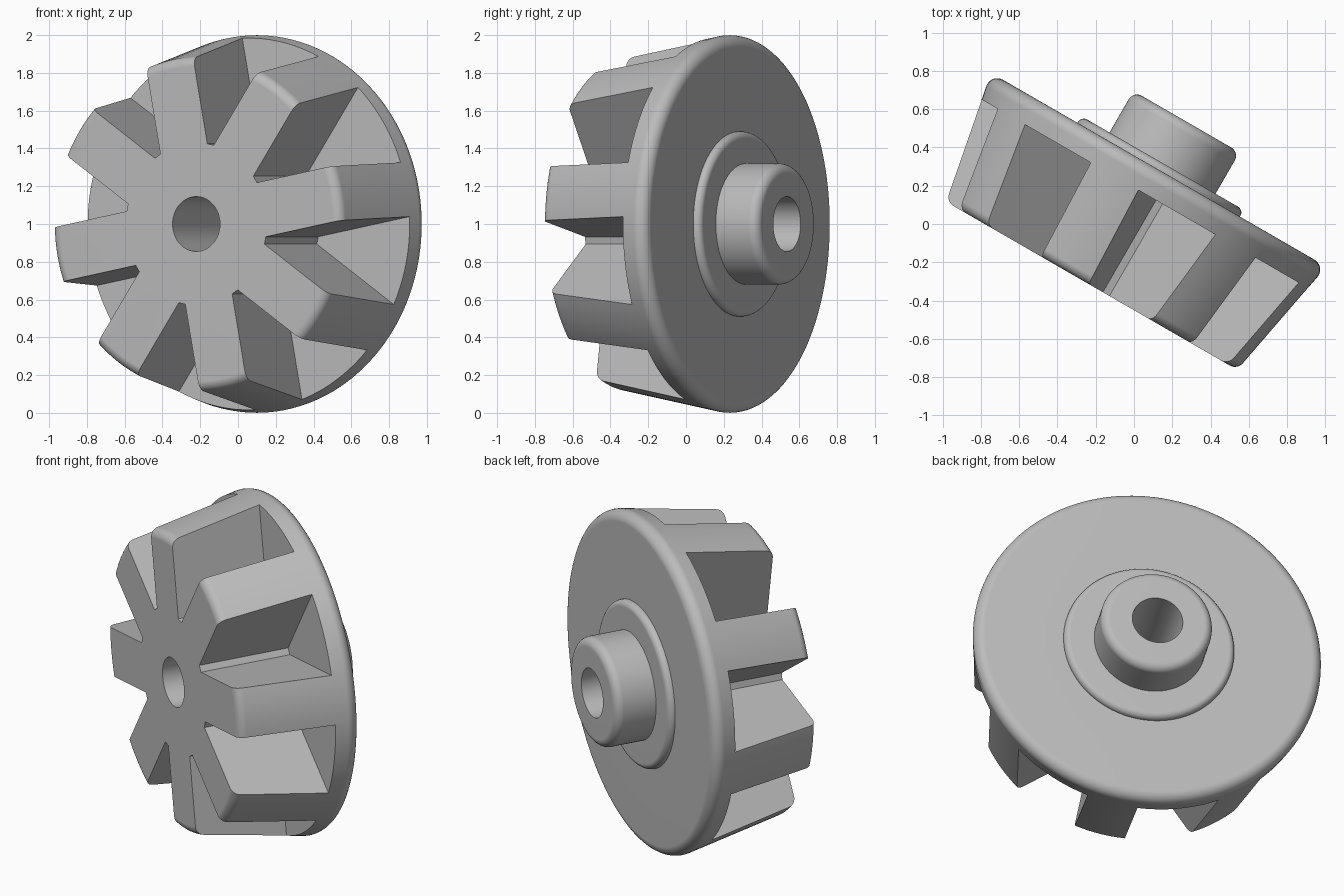
import bpy, bmesh, math
from mathutils import Vector, Matrix

cube = bpy.data.objects.get("Cube")
if cube:
    bpy.data.objects.remove(cube, do_unlink=True)

SEGMENTS = 144
BLADES = 8
BLADE_HALF_WIDTH = 0.146
SLOT_FLOOR = 0.165
FIRST_SLOT = math.radians(33.3)

# The wheel axis lies flat and points backwards, turned 30 degrees from y
turn = math.radians(30)
side = Vector((math.cos(turn), -math.sin(turn), 0))
back = Vector((math.sin(turn), math.cos(turn), 0))
down = Vector((0, 0, -1))
placement = Matrix.Translation(side * -0.03 + Vector((0, 0, 1))) @ \
    Matrix((side, down, back)).transposed().to_4x4()

metal = bpy.data.materials.new("light grey")
metal.use_nodes = True
grey = (0.5, 0.5, 0.5, 1)
metal.diffuse_color = grey
metal.node_tree.nodes["Principled BSDF"].inputs["Base Color"].default_value = grey


def fillet(before, corner, after, radius, steps=8):
    """Points of a round arc replacing a profile corner."""
    corner = Vector(corner)
    a = (Vector(before) - corner).normalized()
    b = (Vector(after) - corner).normalized()
    half = a.angle(b) / 2
    centre = corner + (a + b).normalized() * radius / math.sin(half)
    start = corner + a * radius / math.tan(half) - centre
    end = corner + b * radius / math.tan(half) - centre
    sweep = start.angle(end)
    return [centre + (start * math.sin(sweep * (1 - i / steps))
                      + end * math.sin(sweep * i / steps)) / math.sin(sweep)
            for i in range(steps + 1)]


def new_object(name, bm):
    bmesh.ops.recalc_face_normals(bm, faces=bm.faces[:])
    mesh = bpy.data.meshes.new(name)
    bm.to_mesh(mesh)
    bm.free()
    obj = bpy.data.objects.new(name, mesh)
    obj.matrix_world = placement
    bpy.context.collection.objects.link(obj)
    return obj


def lathe(name, corners):
    """Closed ring from (radius, axial position, fillet radius) corners."""
    points = []
    for i, (r, z, round_by) in enumerate(corners):
        if round_by:
            points += fillet(corners[i - 1][:2], (r, z),
                             corners[(i + 1) % len(corners)][:2], round_by)
        else:
            points.append(Vector((r, z)))
    bm = bmesh.new()
    rings = []
    for k in range(SEGMENTS):
        t = math.tau * k / SEGMENTS
        rings.append([bm.verts.new((p.x * math.cos(t), p.x * math.sin(t), p.y))
                      for p in points])
    for k in range(SEGMENTS):
        one, two = rings[k], rings[(k + 1) % SEGMENTS]
        for i in range(len(points)):
            j = (i + 1) % len(points)
            bm.faces.new((one[i], one[j], two[j], two[i]))
    return new_object(name, bm)


# Tapered wheel with backing disc, raised boss, shaft hub and through bore
wheel = lathe("impeller_wheel", [
    (0.145, -0.39, 0),
    (0.878, -0.39, 0.055),
    (1.012, 0.31, 0.06),
    (0.49, 0.31, 0),
    (0.49, 0.35, 0.035),
    (0.32, 0.35, 0),
    (0.32, 0.60, 0.05),
    (0.145, 0.60, 0),
])
wheel.data.materials.append(metal)

# Wedge slots that leave parallel-sided blades
bm = bmesh.new()
half_step = math.pi / BLADES


def slot_edge(x):
    return x * math.tan(half_step) - BLADE_HALF_WIDTH / math.cos(half_step)


outline = [(x, s * slot_edge(x)) for x, s in
           ((0.43, -1), (1.2, -1), (1.2, 1), (0.43, 1))]
for k in range(BLADES):
    spin = Matrix.Rotation(-FIRST_SLOT - k * math.tau / BLADES, 3, "Z")
    low = [bm.verts.new(spin @ Vector((x, y, -0.6))) for x, y in outline]
    high = [bm.verts.new(spin @ Vector((x, y, SLOT_FLOOR))) for x, y in outline]
    bm.faces.new(low)
    bm.faces.new(high)
    for i in range(4):
        j = (i + 1) % 4
        bm.faces.new((low[i], low[j], high[j], high[i]))
slots = new_object("slot_cutter", bm)
slots.hide_render = True

# Cut the slots, then shade smooth with sharp edges kept
bpy.context.view_layer.update()
cut = wheel.modifiers.new("slots", "BOOLEAN")
cut.operation = "DIFFERENCE"
cut.solver = "EXACT"
cut.object = slots
bpy.ops.object.select_all(action="DESELECT")
wheel.select_set(True)
bpy.context.view_layer.objects.active = wheel
bpy.ops.object.modifier_apply(modifier=cut.name)
bpy.data.objects.remove(slots, do_unlink=True)
bpy.ops.object.shade_smooth_by_angle(angle=math.radians(30))
weighted = wheel.modifiers.new("weighted_normals", "WEIGHTED_NORMAL")
weighted.keep_sharp = True
